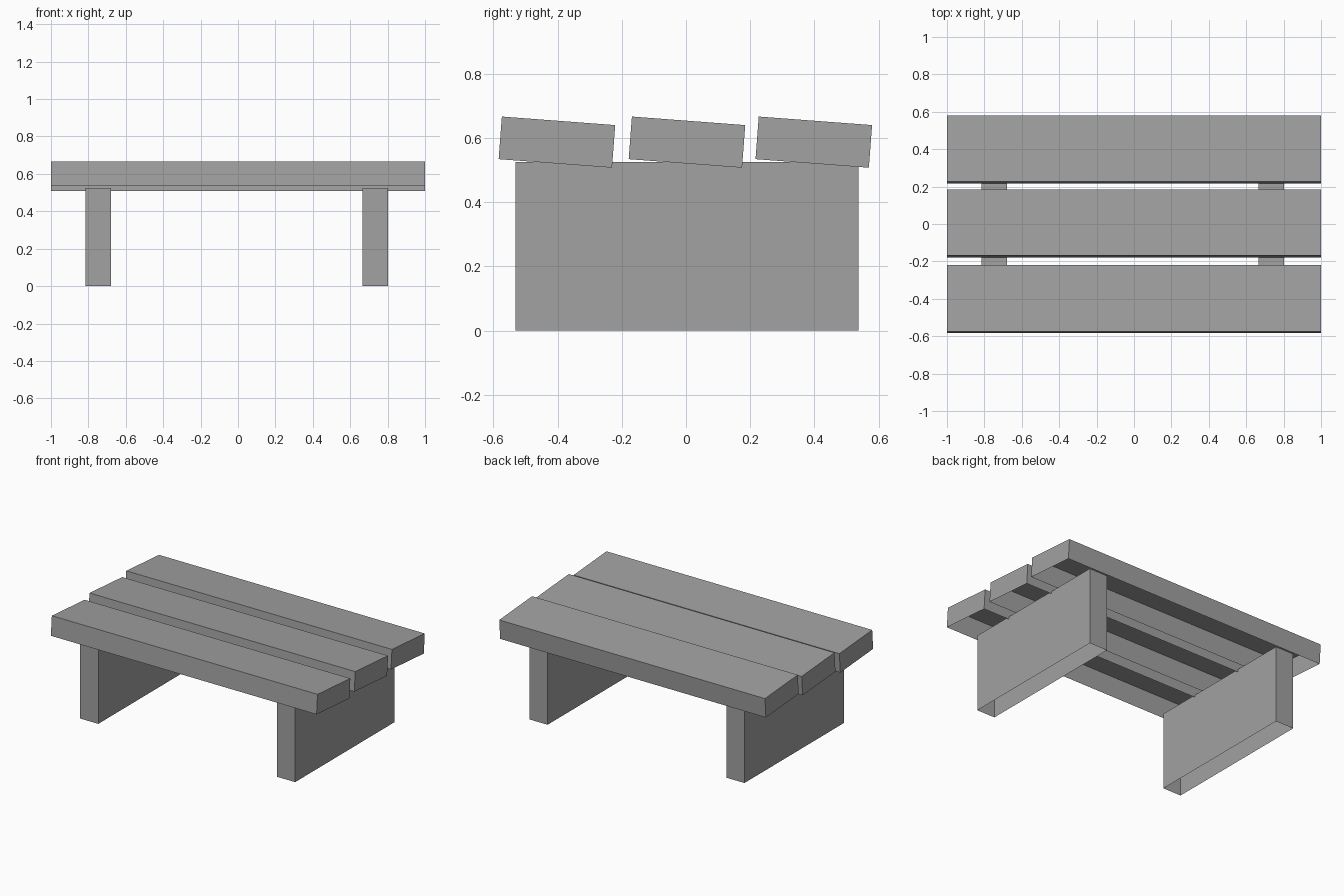
import bpy
import bmesh
from math import radians
from mathutils import Matrix, Vector

default_cube = bpy.data.objects.get("Cube")
if default_cube:
    bpy.data.objects.remove(default_cube, do_unlink=True)

# One plain grey for the whole table
grey = bpy.data.materials.new("plain_grey")
grey.use_nodes = True
colour = (0.36, 0.36, 0.36, 1)
grey.diffuse_color = colour
grey.node_tree.nodes["Principled BSDF"].inputs["Base Color"].default_value = colour


def open_box(name, size, location, tilt=0):
    """Flat-shaded box without an underside, tilted about x."""
    bm = bmesh.new()
    bmesh.ops.create_cube(bm, size=1)
    bm.normal_update()
    underside = [f for f in bm.faces if f.normal.z < -0.9]
    bmesh.ops.delete(bm, geom=underside, context='FACES_ONLY')
    bmesh.ops.transform(bm, matrix=Matrix.Diagonal((*size, 1)), verts=bm.verts)
    mesh = bpy.data.meshes.new(name)
    bm.to_mesh(mesh)
    bm.free()
    mesh.materials.append(grey)
    obj = bpy.data.objects.new(name, mesh)
    obj.location = Vector(location)
    obj.rotation_euler.x = radians(tilt)
    bpy.context.collection.objects.link(obj)
    return obj


# Three planks, each leaning slightly down towards the back
for name, y in (("front_plank", -0.402), ("middle_plank", 0.003), ("back_plank", 0.398)):
    open_box(name, (2, 0.354, 0.133), (0, y, 0.587), tilt=-4.3)

# Two slab legs
leg_height = 0.525
for name, x in (("right_leg", -0.748), ("left_leg", 0.734)):
    open_box(name, (0.136, 1.068, leg_height), (x, 0.003, leg_height / 2))
